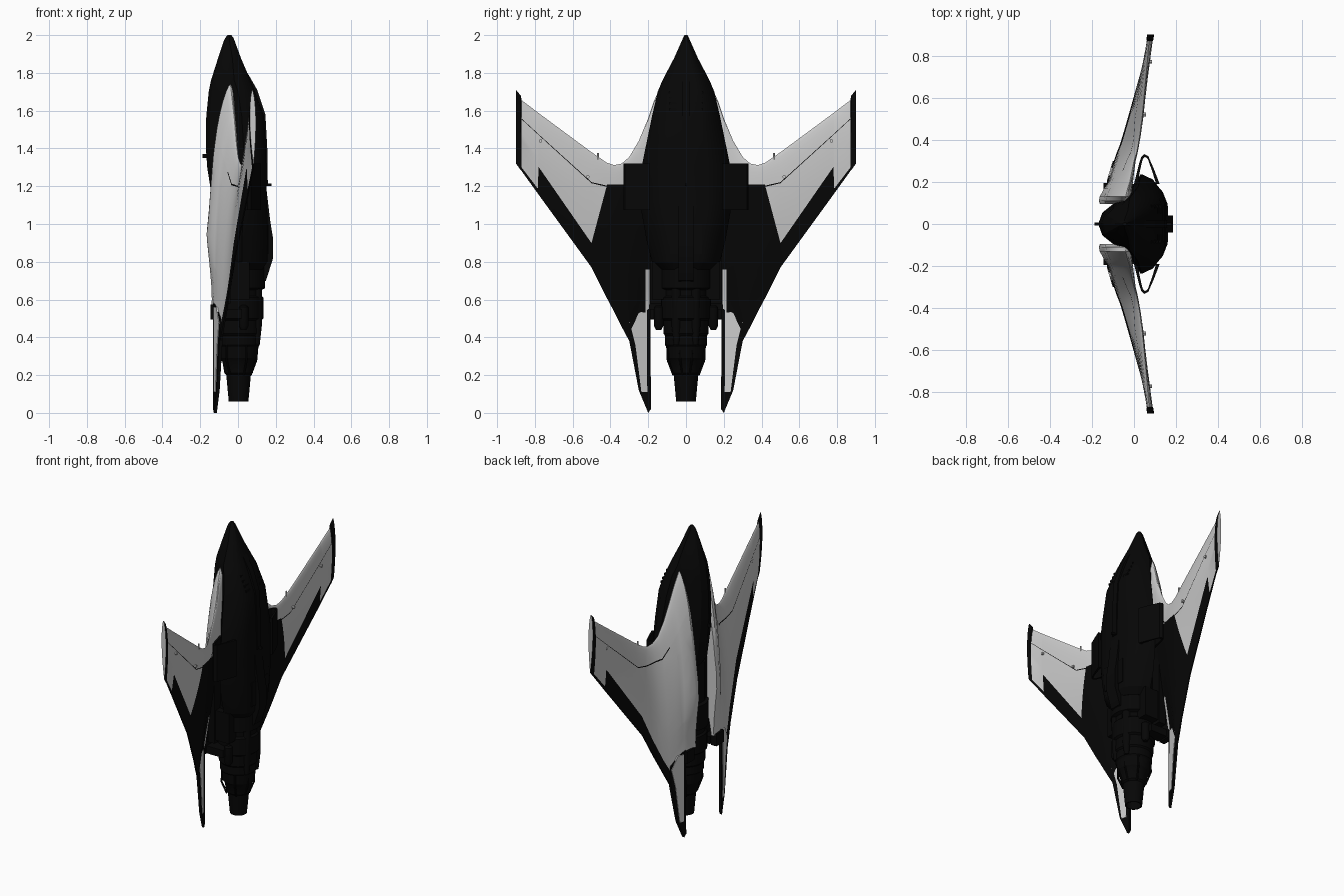
import bpy, bmesh, math
from mathutils import Vector

if "Cube" in bpy.data.objects:
    bpy.data.objects.remove(bpy.data.objects["Cube"])

dark = bpy.data.materials.new("dark_hull")
dark.diffuse_color = (0.002, 0.002, 0.002, 1)
dark.use_nodes = True
dark.node_tree.nodes["Principled BSDF"].inputs["Base Color"].default_value = dark.diffuse_color
pale = bpy.data.materials.new("pale_panel")
pale.diffuse_color = (0.8, 0.8, 0.8, 1)
pale.use_nodes = True
pale.node_tree.nodes["Principled BSDF"].inputs["Base Color"].default_value = pale.diffuse_color


def finish(name, bm, mats, mirror=False, angle=30):
    bmesh.ops.recalc_face_normals(bm, faces=bm.faces)
    me = bpy.data.meshes.new(name)
    bm.to_mesh(me)
    bm.free()
    ob = bpy.data.objects.new(name, me)
    bpy.context.collection.objects.link(ob)
    for m in mats:
        me.materials.append(m)
    if mirror:
        mod = ob.modifiers.new("mirror", "MIRROR")
        mod.use_axis = (False, True, False)
    bpy.ops.object.select_all(action='DESELECT')
    ob.select_set(True)
    bpy.context.view_layer.objects.active = ob
    bpy.ops.object.shade_smooth_by_angle(angle=math.radians(angle))
    return ob


def loft(bm, rings, caps=True, mat_fn=None):
    vs = [[bm.verts.new(p) for p in r] for r in rings]
    n = len(vs[0])
    for i in range(len(vs) - 1):
        for j in range(n):
            k = (j + 1) % n
            f = bm.faces.new((vs[i][j], vs[i][k], vs[i + 1][k], vs[i + 1][j]))
            if mat_fn:
                f.material_index = mat_fn(i, j)
    if caps:
        bm.faces.new(vs[0])
        bm.faces.new(vs[-1])


def prism(name, a, b, mat, mirror=False):
    bm = bmesh.new()
    loft(bm, [a, b])
    return finish(name, bm, [mat], mirror)


def box(name, x, y, z, mat, mirror=True):
    q = [(0, 0), (1, 0), (1, 1), (0, 1)]
    return prism(name, *[[(x[i], y[j], zz) for i, j in q] for zz in z], mat, mirror)


def lathe(name, prof, mat, center=(0, 0), mirror=False, n=32):
    bm = bmesh.new()
    loft(bm, [[(center[0] + r * math.cos(2 * math.pi * k / n),
                center[1] + r * math.sin(2 * math.pi * k / n), z) for k in range(n)]
              for z, r in prof])
    return finish(name, bm, [mat], mirror)


def rod(name, pts, r, mat):
    bm = bmesh.new()
    for a, b in zip(pts, pts[1:]):
        a, b = Vector(a), Vector(b)
        q = (b - a).to_track_quat('Z', 'Y')
        loft(bm, [[p + q @ Vector((r * math.cos(k * math.pi / 4), r * math.sin(k * math.pi / 4), 0))
                   for k in range(8)] for p in (a, b)])
    return finish(name, bm, [mat], True)


# Wing stations: y, lead z, trail z, lead x, trail x, upper bulge, lower bulge, seam, strip
S = [(.095, 1.52, .57, -.06, -.13, .055, .055, .20, .97),
     (.11, 1.68, .57, -.045, -.125, .065, .055, .20, .97),
     (.13, 1.74, .56, -.04, -.122, .066, .052, .20, .97),
     (.17, 1.65, .56, -.03, -.12, .056, .045, .20, .97),
     (.20, 1.56, .55, -.02, -.115, .045, .04, .20, .97),
     (.25, 1.44, .49, -.01, -.105, .035, .034, .17, .97),
     (.30, 1.355, .38, .00, -.09, .028, .028, .145, .9),
     (.34, 1.32, .455, .012, -.077, .022, .024, .13, .89),
     (.38, 1.312, .535, .02, -.062, .019, .022, .14, .87),
     (.42, 1.325, .61, .027, -.05, .018, .021, .17, .85),
     (.50, 1.38, .77, .038, -.027, .017, .02, .26, .79),
     (.78, 1.587, 1.155, .064, .053, .014, .017, .26, .66),
     (.785, 1.591, 1.162, .064, .054, .014, .017, .26, .94),
     (.87, 1.655, 1.28, .072, .077, .013, .015, .26, .95),
     (.875, 1.68, 1.285, .073, .078, .016, .018, .26, .95),
     (.90, 1.71, 1.32, .076, .082, .016, .016, .26, .95)]


def section(st):
    y, zl, zt, xl, xt, tu, tl, seam, strip = st
    ts = [seam * f for f in (0, .04, .15, .4, .7, 1)] + [seam + .009]
    ts += [seam + (strip - seam) * f for f in (.15, .3, .45, .6, .75, .9, 1)] + [1]
    up, lo = [], []
    for t in ts:
        b = math.sin(math.pi * min(t, 1) ** .75) ** .8 if 0 < t < 1 else 0
        b = max(b, .2 * t)
        x, z = xl + (xt - xl) * t, zl + (zt - zl) * t
        # low hump on the inner root where the spine drops away
        hump = .02 * math.exp(-((z - .93) / .13) ** 2) * max(0, 1 - abs(y - .12) / .08)
        up.append((x - tu * b - hump, y, z))
        lo.append((x + tl * b, y, z))
    return up + lo[:0:-1], len(ts)


rings = [section(s)[0] for s in S]
N = section(S[0])[1]


def wing_mat(i, j):
    c = j if j < N - 1 else (2 * N - 2 - j if j >= N else N - 2)
    if S[i][0] >= .87 or (c >= N - 2 and S[i][0] >= .25):
        return 1
    return 1 if c == 5 and S[i][0] >= .25 else 0


bm = bmesh.new()
loft(bm, rings, True, wing_mat)
# dark underside panel boundaries cut into the wing
for co, no in (((0, 0, 1.21), (0, 0, 1)), ((0, .42, 1.2), (0, .3, .08)), ((0, 0, .48), (0, 0, 1)),
               ((0, .215, 0), (0, 1, 0)), ((0, .192, 0), (0, 1, 0)), ((0, 0, .76), (0, 0, 1))):
    bmesh.ops.bisect_plane(bm, geom=bm.verts[:] + bm.edges[:] + bm.faces[:], plane_co=co, plane_no=no)
bmesh.ops.recalc_face_normals(bm, faces=bm.faces)
for f in bm.faces:
    c = f.calc_center_median()
    inner_white = .192 < c.y < .215 and c.z < .76
    if f.normal.x > .2 and .48 < c.z < 1.21 and (c.y - .42) * .3 + (c.z - 1.2) * .08 < 0 and not inner_white:
        f.material_index = 1
finish("wing", bm, [pale, dark], True, 25)


# Tail fins below the wing
def fin(name, pts, th, mat):
    pl = lambda y: -.12 + (y - .2) * .3
    prism(name, [(pl(y) - th, y, z) for y, z in pts], [(pl(y) + th, y, z) for y, z in pts], mat, True)


fin("tail_fin", [(.188, .58), (.186, .02), (.2, 0), (.25, .12), (.3, .38), (.3, .5), (.25, .55)], .008, dark)
fin("tail_fin_panel", [(.207, .56), (.205, .11), (.236, .11), (.268, .36), (.298, .48), (.25, .56)], .011, pale)
box("wing_root_end_block", (-.145, -.105), (.115, .195), (.495, .575), dark)

# Fuselage: z, top x, widest x, belly x, half width, shoulder ratio
F = [(2.0, -.055, -.045, -.035, .008, .6), (1.985, -.068, -.045, -.024, .016, .68),
     (1.97, -.075, -.045, -.018, .022, .68),
     (1.88, -.105, -.03, .015, .062, .68), (1.76, -.143, -.02, .066, .125, .6),
     (1.70, -.155, .0, .09, .15, .55), (1.57, -.168, .02, .138, .18, .5),
     (1.40, -.17, .03, .148, .215, .46), (1.30, -.163, .04, .15, .235, .43),
     (1.12, -.135, .03, .152, .235, .42), (1.06, -.09, .03, .155, .235, .5),
     (.92, -.08, .02, .16, .21, .6), (.80, -.08, .02, .155, .18, .7),
     (.76, -.07, .02, .13, .14, .75)]
rings = []
for z, xt, xw, xb, w, k in F:
    half = [(xt + (xw - xt) * .1, k * .55 * w), (xt + (xw - xt) * .38, k * w),
            (xt + (xw - xt) * .72, (k + 1) / 2 * w * .93), (xw, w), (xw + (xb - xw) * .45, .9 * w),
            (xw + (xb - xw) * .85, .65 * w), (xb, .45 * w)]
    rings.append([(xt, 0, z)] + [(x, y, z) for x, y in half] + [(xb, 0, z)]
                 + [(x, -y, z) for x, y in half[::-1]])
bm = bmesh.new()
loft(bm, rings)
finish("fuselage", bm, [dark], False, 28)

# Open intake ducts beside the belly
O = [(.0, .19), (.025, .29), (.035, .32), (.05, .332), (.068, .322), (.095, .26), (.122, .19)]
cx, cy = .058, .245
inner = [(cx + (x - cx) * .7, cy + (y - cy) * .85) for x, y in O]
bm = bmesh.new()
order = [(O, 1.32), (O, 1.075), (inner, 1.075), (inner, 1.32), (O, 1.32)]
loft(bm, [[(x, y, z) for x, y in p] for p, z in order], False)
bmesh.ops.remove_doubles(bm, verts=bm.verts, dist=1e-5)
finish("intake_duct", bm, [dark], True)

# Belly keel, ridge and raised plates
K = [(.12, 1.2), (.15, 1.19), (.17, 1.02), (.186, .92), (.186, .82), (.148, .7), (.10, .68)]
prism("belly_keel", [(x, -.04, z) for x, z in K], [(x, .04, z) for x, z in K], dark)
R = [(.05, 1.8), (.102, 1.71), (.145, 1.58), (.155, 1.4), (.158, 1.2), (.1, 1.2)]
prism("belly_ridge", [(x, -.02, z) for x, z in R], [(x, .02, z) for x, z in R], dark)
for i in range(4):
    z = 1.6 + i * .03
    box("belly_rib_%d" % i, (.03, .128 - i * .014), (.05, .09), (z, z + .012), dark)
box("belly_plate", (.1, .162), (.035, .085), (.84, 1.0), dark)
box("fuselage_rear_side", (-.06, .06), (.1, .18), (.6, .8), dark)
box("spine_channel", (-.105, -.05), (.0, .05), (.7, 1.08), dark)
box("root_joint", (-.09, -.04), (.08, .19), (.58, 1.1), dark)

# Engine with stepped rings and hollow nozzle
lathe("engine", [(.82, .14), (.66, .14), (.65, .12), (.62, .12), (.61, .132), (.5, .132), (.49, .12),
                 (.42, .12), (.41, .112), (.36, .112), (.35, .105), (.29, .1), (.27, .085), (.21, .075),
                 (.2, .065), (.06, .052), (.06, .044), (.16, .04)], dark, (.003, 0))
lathe("engine_side_pod", [(.57, .012), (.56, .025), (.46, .025), (.44, .015)], dark, (.03, .145), True, 16)
box("pod_bracket", (-.1, .02), (.11, .19), (.5, .55), dark)
lathe("belly_pipe", [(.74, .02), (.73, .028), (.46, .026), (.36, .015)], dark, (.1, .05), True, 16)
for i, (dx, dy) in enumerate(((.095, .03), (.045, .095), (-.06, .085))):
    rod("nozzle_strut_%d" % i, [(dx, dy, .38), (dx * 1.02, dy * 1.02, .28), (dx * .7, dy * .7, .2)], .006, dark)

# Small pins and antennas
for i, (y, z, x) in enumerate(((.52, 1.25, .034), (.77, 1.44, .064))):
    rod("wing_pin_%d" % i, [(x - .022, y, z), (x + .022, y, z)], .009, pale)
rod("wing_spike", [(.033, .465, 1.34), (.033, .465, 1.375)], .005, pale)
box("belly_antenna", (.13, .178), (0, .006), (1.2, 1.215), dark)
box("canopy_antenna", (-.187, -.15), (0, .006), (1.35, 1.37), dark)
